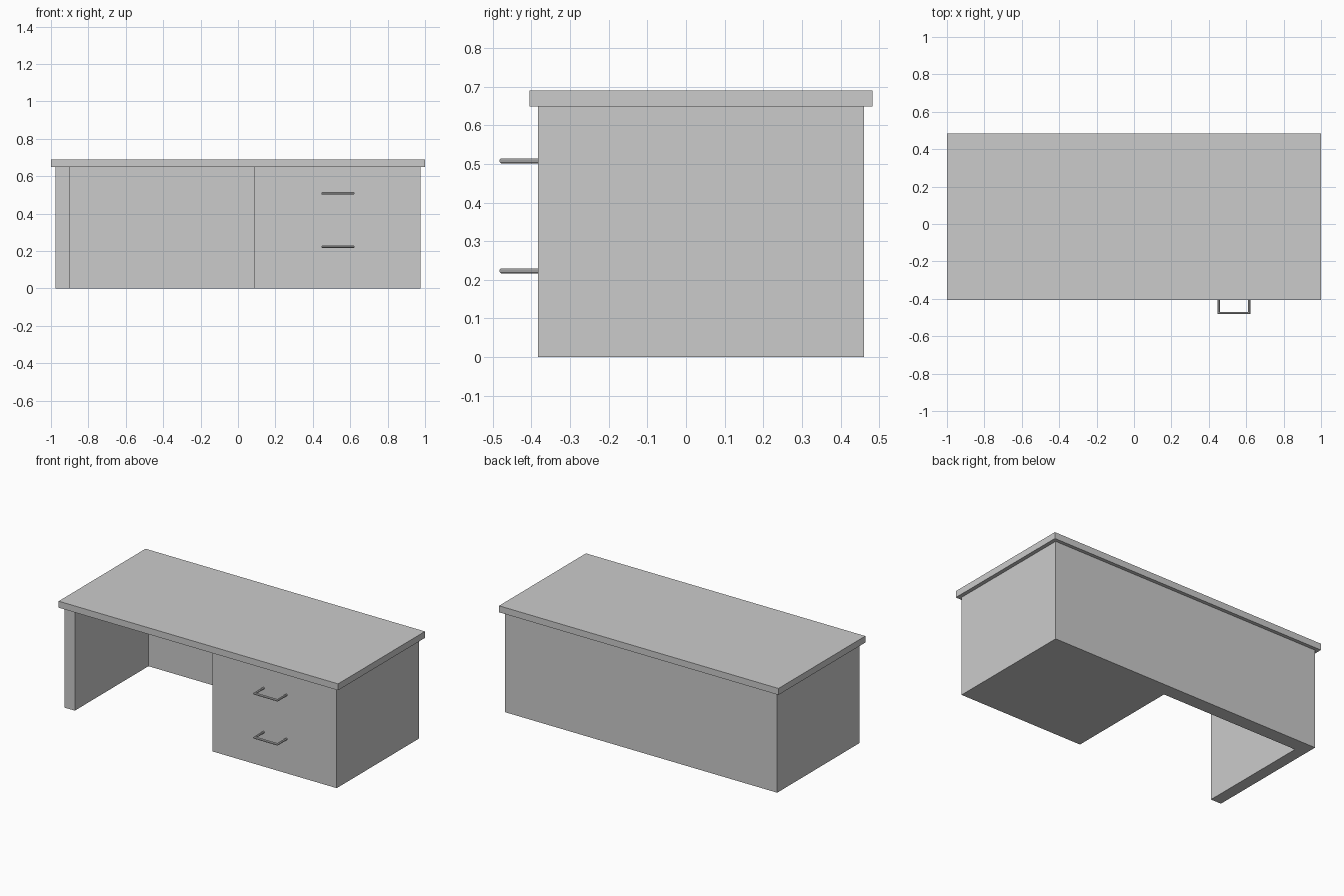
import bpy, bmesh, math

if "Cube" in bpy.data.objects:
    bpy.data.objects.remove(bpy.data.objects["Cube"])


def make_object(name, bm):
    bmesh.ops.recalc_face_normals(bm, faces=bm.faces)
    mesh = bpy.data.meshes.new(name)
    bm.to_mesh(mesh)
    bm.free()
    obj = bpy.data.objects.new(name, mesh)
    bpy.context.collection.objects.link(obj)
    return obj


def extrude_outline(name, outline, z0, z1):
    """Closed xy outline raised from z0 to z1."""
    bm = bmesh.new()
    face = bm.faces.new([bm.verts.new((x, y, z0)) for x, y in outline])
    up = bmesh.ops.extrude_face_region(bm, geom=[face], use_keep_orig=True)
    for v in up["geom"]:
        if isinstance(v, bmesh.types.BMVert):
            v.co.z = z1
    return make_object(name, bm)


def drawer_handle(name, z):
    """U-shaped pull: thin faceted bar with mitred corners."""
    sides, r = 8, 0.007
    xl, xr, y_bar, y_in = 0.452, 0.616, -0.476, -0.378
    bm = bmesh.new()
    # path point plus the direction of its outward offset
    path = [(xl, y_in, -1, 0), (xl, y_bar, -1, -1),
            (xr, y_bar, 1, -1), (xr, y_in, 1, 0)]
    rings = []
    for x, y, dx, dy in path:
        ring = []
        for i in range(sides):
            a = 2 * math.pi * (i + 0.5) / sides
            u = r * math.cos(a)
            ring.append(bm.verts.new((x + dx * u, y + dy * u, z + r * math.sin(a))))
        rings.append(ring)
    for a, b in zip(rings, rings[1:]):
        for i in range(sides):
            j = (i + 1) % sides
            bm.faces.new((a[i], a[j], b[j], b[i]))
    bm.faces.new(rings[0])
    bm.faces.new(rings[-1])
    return make_object(name, bm)


# Body: side panel, back panel and drawer pedestal around the kneehole
front, back, inner = -0.383, 0.46, 0.37
extrude_outline("desk_body", [
    (-0.975, front), (-0.9, front), (-0.9, inner), (0.085, inner),
    (0.085, front), (0.975, front), (0.975, back), (-0.975, back)], 0, 0.648)

# Overhanging desktop
extrude_outline("desktop", [
    (-1, -0.405), (1, -0.405), (1, 0.483), (-1, 0.483)], 0.648, 0.69)

# Drawer pulls
for label, z in (("upper", 0.508), ("lower", 0.223)):
    drawer_handle(label + "_drawer_handle", z)
